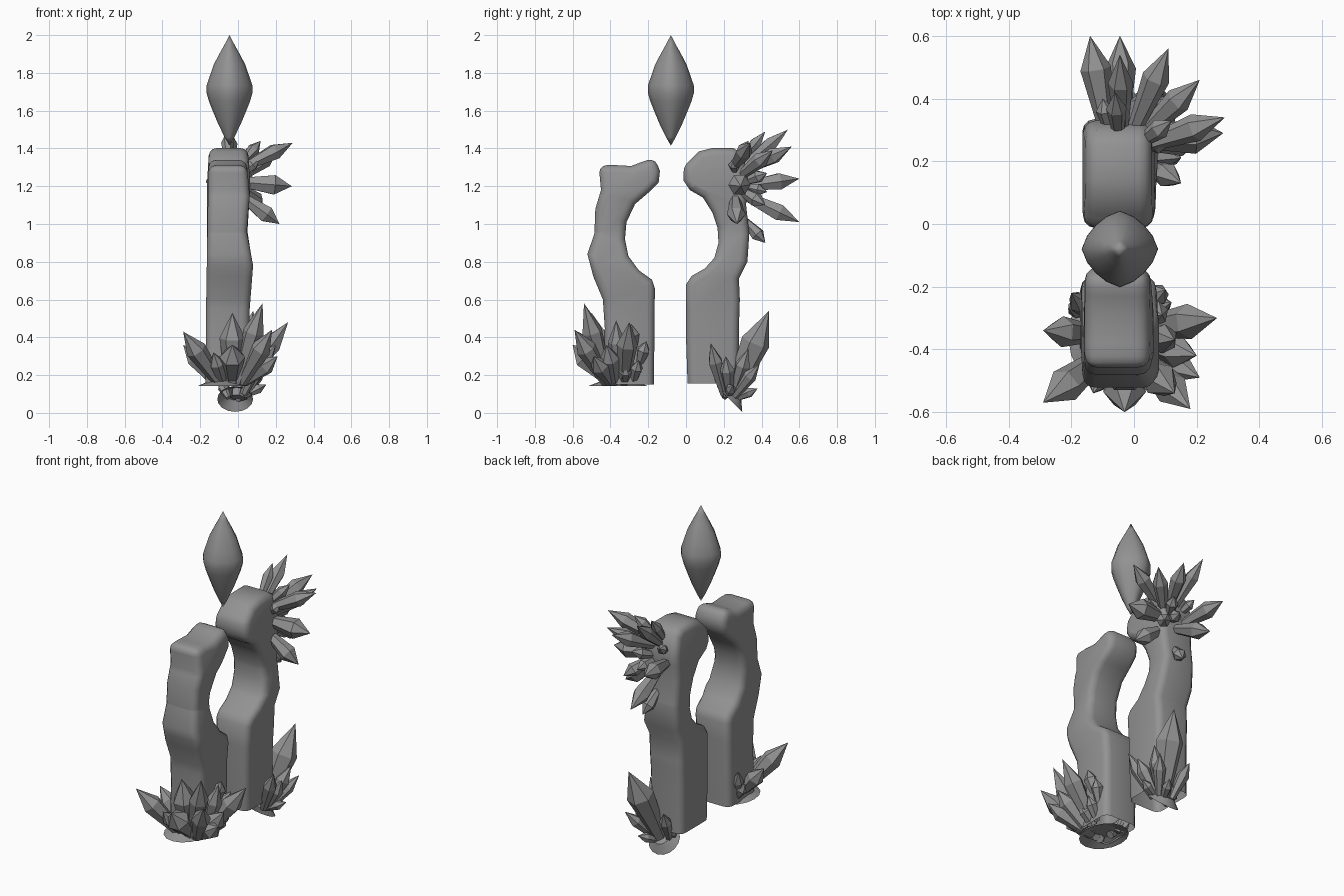
import bpy, bmesh, math
from mathutils import Vector

stone = bpy.data.materials.new("grey stone")
stone.diffuse_color = (0.29, 0.29, 0.29, 1)


def finish(name, bm, angle=None):
    bmesh.ops.recalc_face_normals(bm, faces=bm.faces)
    me = bpy.data.meshes.new(name)
    bm.to_mesh(me)
    bm.free()
    me.materials.append(stone)
    ob = bpy.data.objects.new(name, me)
    bpy.context.collection.objects.link(ob)
    if angle:
        bpy.ops.object.select_all(action='DESELECT')
        ob.select_set(True)
        bpy.context.view_layer.objects.active = ob
        bpy.ops.object.shade_smooth_by_angle(angle=math.radians(angle))
    return ob


def everything(bm):
    return bm.verts[:] + bm.edges[:] + bm.faces[:]


def lerp_table(table, z):
    for (z0, v0), (z1, v1) in zip(table, table[1:]):
        if z <= z1:
            t = max(0, (z - z0) / (z1 - z0))
            return v0 + (v1 - v0) * t
    return table[-1][1]


def pillar(name, outline, left, right, foot):
    # side outline extruded across x, sides waved by height, then rounded
    bm = bmesh.new()
    face = bm.faces.new([bm.verts.new((0, y, z)) for y, z in outline])
    ext = bmesh.ops.extrude_face_region(bm, geom=[face])
    for g in ext['geom']:
        if isinstance(g, bmesh.types.BMVert):
            g.co.x = 1
    for z, _ in right[1:-1]:
        bmesh.ops.bisect_plane(bm, geom=everything(bm), plane_co=(0, 0, z),
                               plane_no=(0, 0, 1), dist=0.0005)
    for v in bm.verts:
        v.co.x = lerp_table(right if v.co.x > 0.5 else left, v.co.z)
    bmesh.ops.recalc_face_normals(bm, faces=bm.faces)
    sharp = [e for e in bm.edges if e.calc_face_angle(0) > math.radians(50)]
    bmesh.ops.bevel(bm, geom=sharp, offset=0.04, offset_type='OFFSET', segments=3,
                    profile=0.5, affect='EDGES', clamp_overlap=False)
    # open, sharp-edged foot
    bmesh.ops.bisect_plane(bm, geom=everything(bm), plane_co=(0, 0, foot),
                           plane_no=(0, 0, 1), dist=0.0005, clear_inner=True)
    finish(name, bm, 55)


def cluster(name, crystals):
    # six-sided crystals: narrow foot, widest past the middle, pointed tip
    bm = bmesh.new()
    for base, tip, r in crystals:
        a, b = Vector(base), Vector(tip)
        q = (b - a).to_track_quat('Z', 'Y')
        rings = []
        for t, s in ((0, 0.6), (0.64, 1.18)):
            rings.append([bm.verts.new(a.lerp(b, t) + q @ Vector(
                (r * s * math.cos(k * math.pi / 3), r * s * math.sin(k * math.pi / 3), 0)))
                for k in range(6)])
        top = bm.verts.new(b)
        bm.faces.new(rings[0][::-1])
        for k in range(6):
            j = (k + 1) % 6
            bm.faces.new((rings[0][k], rings[0][j], rings[1][j], rings[1][k]))
            bm.faces.new((rings[1][k], rings[1][j], top))
    finish(name, bm)


# two facing pillars
pillar("front_pillar", [
    (-.44, .05), (-.43, .45), (-.44, .6), (-.49, .72), (-.522, .84), (-.485, .95),
    (-.48, 1.08), (-.45, 1.18), (-.462, 1.31), (-.38, 1.312), (-.29, 1.307), (-.23, 1.33),
    (-.165, 1.35), (-.138, 1.28), (-.145, 1.22), (-.2, 1.165), (-.27, 1.105), (-.315, 1.01),
    (-.323, .92), (-.305, .83), (-.25, .755), (-.18, .705), (-.165, .66), (-.167, .4),
    (-.172, .05)],
    [(.1, -.172), (.5, -.17), (1.4, -.155)],
    [(.1, .058), (.55, .062), (.78, .08), (.96, .047), (1.15, .062), (1.4, .04)], .15)
pillar("rear_pillar", [
    (.012, .05), (0, .4), (0, .68), (.03, .725), (.1, .765), (.15, .82), (.172, .9),
    (.167, .98), (.14, 1.06), (.09, 1.14), (.02, 1.18), (-.013, 1.23), (-.013, 1.31),
    (.03, 1.345), (.07, 1.385), (.14, 1.402), (.25, 1.402), (.3, 1.37), (.33, 1.25),
    (.318, 1.1), (.335, .95), (.325, .8), (.28, .71), (.285, .6), (.28, .45), (.28, .05)],
    [(.1, -.165), (.5, -.165), (1.2, -.165), (1.45, -.15)],
    [(.1, .05), (.55, .06), (.8, .075), (.96, .05), (1.2, .065), (1.45, .05)], .155)

# floating gem with a softened diamond section
bm = bmesh.new()
prof = [(1.46, .026), (1.53, .06), (1.59, .085), (1.65, .109), (1.695, .122), (1.735, .121),
        (1.79, .102), (1.845, .083), (1.9, .054), (1.95, .026)]
N = 16
rings = []
for z, r in prof:
    ring = []
    for k in range(N):
        c, s = math.cos(2 * math.pi * k / N), math.sin(2 * math.pi * k / N)
        m = r / (abs(c) ** 1.5 + abs(s) ** 1.5) ** (1 / 1.5)
        ring.append(bm.verts.new((-.045 + m * c, -.08 + m * s, z)))
    rings.append(ring)
low, high = bm.verts.new((-.045, -.08, 1.415)), bm.verts.new((-.045, -.08, 2))
for k in range(N):
    j = (k + 1) % N
    for a, b in zip(rings, rings[1:]):
        bm.faces.new((a[k], a[j], b[j], b[k]))
    bm.faces.new((rings[0][j], rings[0][k], low))
    bm.faces.new((rings[-1][k], rings[-1][j], high))
finish("floating_gem", bm, 70)

# crystals on the back of the rear pillar
cluster("upper_crystals", [
    ((-.09, .31, 1.2), (-.14, .6, 1.24), .042), ((-.04, .31, 1.15), (-.045, .6, 1.01), .042),
    ((0, .3, 1.28), (.11, .56, 1.41), .038), ((-.04, .29, 1.29), (-.045, .54, 1.5), .034),
    ((-.05, .28, 1.32), (-.06, .42, 1.49), .028), ((.02, .28, 1.25), (.21, .46, 1.39), .036),
    ((.03, .25, 1.3), (.29, .34, 1.43), .038), ((.03, .27, 1.22), (.285, .29, 1.2), .05),
    ((.03, .26, 1.14), (.22, .27, 1.0), .042), ((.02, .26, 1.32), (.12, .33, 1.44), .028),
    ((-.03, .31, 1.02), (0, .42, .9), .032), ((.04, .29, 1.18), (.13, .42, 1.1), .034),
    ((.0, .3, 1.2), (.03, .43, 1.17), .03), ((-.08, .3, 1.27), (-.1, .4, 1.32), .025),
    ((.03, .26, 1.27), (.11, .25, 1.34), .025), ((.0, .3, 1.22), (.07, .43, 1.27), .03)])

# crystals at the foot of the rear pillar
cluster("rear_foot_crystals", [
    ((0, .24, .08), (.08, .44, .54), .066), ((.03, .2, .1), (.15, .13, .37), .034),
    ((.04, .23, .1), (.15, .21, .3), .034), ((.02, .25, .1), (.13, .33, .34), .036),
    ((.03, .25, .08), (.14, .39, .26), .03), ((0, .25, .07), (.06, .38, .13), .024),
    ((-.06, .25, .1), (-.1, .36, .3), .03), ((.03, .22, .09), (.15, .25, .15), .024),
    ((-.05, .2, .08), (-.1, .26, .17), .024)])

# crystals at the foot of the front pillar
cluster("front_foot_crystals", [
    ((-.1, -.42, .16), (-.29, -.57, .43), .048), ((-.12, -.35, .16), (-.29, -.34, .36), .042),
    ((-.03, -.42, .18), (-.03, -.6, .36), .058), ((-.03, -.42, .16), (-.03, -.5, .53), .058),
    ((0, -.42, .16), (.13, -.54, .58), .048), ((.02, -.42, .16), (.18, -.59, .44), .046),
    ((.02, -.33, .16), (.265, -.3, .48), .048), ((.03, -.4, .16), (.21, -.49, .3), .042),
    ((.03, -.38, .16), (.2, -.42, .36), .045), ((.03, -.36, .17), (.13, -.37, .49), .04),
    ((-.13, -.3, .16), (-.2, -.22, .36), .03), ((.04, -.25, .25), (.1, -.21, .38), .03),
    ((.03, -.28, .16), (.12, -.25, .28), .028), ((-.08, -.42, .16), (-.13, -.54, .32), .036),
    ((-.14, -.27, .16), (-.21, -.27, .27), .027), ((.03, -.32, .16), (.12, -.32, .25), .028),
    ((.04, -.28, .32), (.09, -.29, .47), .034)])


# low hollow mounds that the foot crystals grow from
def mound(name, centre, tilt, rx, ry, height):
    bm = bmesh.new()
    bmesh.ops.create_cone(bm, cap_ends=True, segments=16, radius1=1, radius2=0.5, depth=1)
    under = [f for f in bm.faces if f.calc_center_median().z < -0.4]
    bmesh.ops.delete(bm, geom=under, context='FACES_ONLY')
    ob = finish(name, bm, 40)
    ob.location, ob.scale = centre, (rx, ry, height)
    ob.rotation_euler.x = tilt


mound("front_mound", (-.085, -.36, .158), 0, .125, .155, .03)
mound("rear_mound", (-.015, .245, .087), math.radians(-45), .095, .095, .04)
